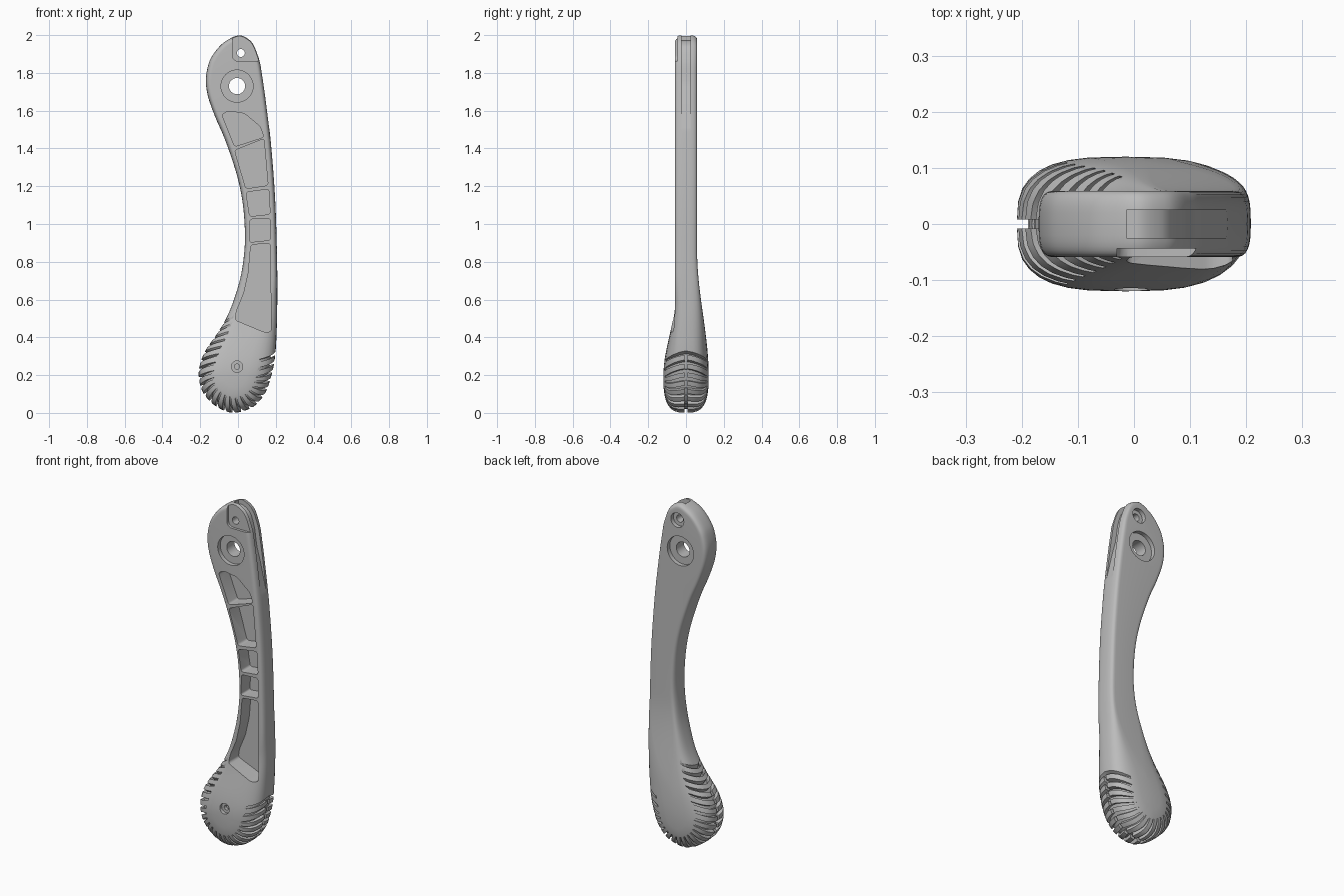
import bpy, bmesh
from math import sin, cos, pi
from mathutils import Vector

if "Cube" in bpy.data.objects:
    bpy.data.objects.remove(bpy.data.objects["Cube"])

# Outline of the arm from foot to head: height, right edge, left edge
ROWS = [(0, -.025, -.025), (.02, -.092, .06), (.06, -.148, .112), (.12, -.192, .152),
        (.2, -.209, .178), (.27, -.198, .193), (.34, -.167, .2), (.42, -.11, .204),
        (.51, -.058, .207), (.61, -.018, .208), (.74, .018, .208), (.89, .036, .205),
        (1.03, .033, .201), (1.16, .017, .195), (1.29, -.015, .186), (1.45, -.07, .172),
        (1.57, -.122, .158), (1.68, -.16, .144), (1.77, -.17, .131), (1.85, -.155, .118),
        (1.9, -.13, .103), (1.95, -.088, .082), (1.98, -.045, .055), (2, .008, .008)]
END = len(ROWS) - 1
FOOT, HEAD = 4, 18          # rows where the rounded ends begin
FOOT_C = Vector((-.01, 0, .2))


def row(i):
    """Row i; beyond either tip the two edges swap."""
    if 0 <= i <= END:
        return ROWS[i]
    z, a, b = ROWS[-i if i < 0 else 2 * END - i]
    return (z, b, a)


def spline(s):
    i = min(int(s), END - 1)
    t = s - i
    p = [Vector(row(i + k)) for k in (-1, 0, 1, 2)]
    m0, m1 = (p[2] - p[0]) / 2, (p[3] - p[1]) / 2
    h = t * t * (3 - 2 * t)
    return p[1] * (1 - h) + p[2] * h + m0 * t * (1 - t) ** 2 - m1 * t * t * (1 - t)


def smooth(x):
    x = max(0, min(1, x))
    return x * x * (3 - 2 * x)


def rim(q):
    """Rim point and core point; q < 0 runs along the right edge, q > 0 the left."""
    if q > END:
        q -= 2 * END
    z, a, b = spline(abs(q))
    cz, ca, cb = spline(max(FOOT, min(HEAD, abs(q))))
    return Vector((a if q < 0 else b, 0, z)), Vector(((ca + cb) / 2, 0, cz))


def thickness(z, side):
    top = .6 if side < 0 else .85
    return .059 + .061 * smooth((top - z) / (top - .2))


def surface(q, a):
    """Skin point; a goes from 0 at the rim to +-1 where the face is flat."""
    p, c = rim(q)
    side = -1 if a < 0 else 1
    length = (c - p).length
    r = .03 + (length - .03) * smooth((.75 - c.z) / .45)
    ang = min(abs(a), 1) * pi / 2
    u = 1 - max(cos(ang), 0) ** (2 / 3)
    v = p + (c - p) * (u * r / length)
    v.y = side * thickness(c.z, side) * sin(ang) ** (2 / 3)
    return v


def make_object(name, bm):
    bmesh.ops.recalc_face_normals(bm, faces=bm.faces)
    mesh = bpy.data.meshes.new(name)
    bm.to_mesh(mesh)
    bm.free()
    obj = bpy.data.objects.new(name, mesh)
    bpy.context.scene.collection.objects.link(obj)
    return obj


# Arm body: rings from the front core, around the rim, to the back core
STEP = 4
qs = [k / STEP for k in range(-END * STEP, END * STEP)]
steps = [sg * k / 8 for sg, ks in ((-1, range(8, 0, -1)), (1, range(9))) for k in ks]
bm = bmesh.new()
rings = []
for q in qs:
    core = rim(q)[1]
    pts = [surface(q, a) for a in steps]
    ends = [core + Vector((0, s * thickness(core.z, s), 0)) for s in (-1, 1)]
    rings.append([bm.verts.new(v) for v in [ends[0]] + pts + [ends[1]]])
for k, ra in enumerate(rings):
    rb = rings[(k + 1) % len(rings)]
    for j in range(len(ra) - 1):
        bm.faces.new((ra[j], rb[j], rb[j + 1], ra[j + 1]))
bmesh.ops.remove_doubles(bm, verts=bm.verts, dist=.0004)
bmesh.ops.dissolve_degenerate(bm, edges=bm.edges, dist=.0002)
arm = make_object("lever_arm", bm)

cutters = bpy.data.collections.new("cutters")
bpy.context.scene.collection.children.link(cutters)


def add_cutter(name, bm):
    obj = make_object(name, bm)
    bpy.context.scene.collection.objects.unlink(obj)
    cutters.objects.link(obj)
    obj.hide_render = True


def prism(name, pts, y0, y1, radius=0):
    bm = bmesh.new()
    low = [bm.verts.new((x, y0, z)) for x, z in pts]
    high = [bm.verts.new((x, y1, z)) for x, z in pts]
    bm.faces.new(low)
    bm.faces.new(high)
    sides = []
    for i in range(len(pts)):
        j = (i + 1) % len(pts)
        f = bm.faces.new((low[i], low[j], high[j], high[i]))
        sides += [e for e in f.edges if abs(e.verts[0].co.y - e.verts[1].co.y) > .001]
    if radius:
        bmesh.ops.bevel(bm, geom=list(set(sides)), offset=radius, segments=4,
                        profile=.5, affect='EDGES')
    add_cutter(name, bm)


def hole(name, x, z, r, y0, y1):
    n = 40
    prism(name, [(x + r * cos(2 * pi * k / n), z + r * sin(2 * pi * k / n))
                 for k in range(n)], y0, y1)


def sweep(name, sections):
    bm = bmesh.new()
    loops = [[bm.verts.new(v) for v in s] for s in sections]
    for a, b in zip(loops, loops[1:]):
        for j in range(4):
            bm.faces.new((a[j], a[(j + 1) % 4], b[(j + 1) % 4], b[j]))
    bm.faces.new(loops[0])
    bm.faces.new(loops[-1])
    add_cutter(name, bm)


# Weight-saving pockets in the front, separated by ribs
POCKETS = [
    [(-.085, 1.58), (-.05, 1.598), (.035, 1.585), (.118, 1.515), (.137, 1.46), (-.018, 1.41)],
    [(-.018, 1.39), (.137, 1.452), (.159, 1.205), (.042, 1.187)],
    [(.042, 1.168), (.163, 1.185), (.17, 1.052), (.062, 1.04)],
    [(.064, 1.025), (.17, 1.03), (.172, .915), (.06, .903)],
    [(.068, .89), (.17, .898), (.176, .43), (.14, .427), (-.015, .492), (-.008, .54),
     (.03, .63), (.055, .74)]]
for pts in POCKETS:
    prism("pocket", pts, -.2, .025, .013)

# Pivot hole, pin hole, head corner recess and foot screw recess
hole("pivot_hole", -.005, 1.73, .043, -.2, .2)
hole("pivot_front_seat", -.005, 1.73, .085, -.2, -.035)
hole("pivot_back_seat", -.005, 1.73, .085, .035, .2)
hole("pin_hole", .015, 1.905, .021, -.2, .2)
hole("pin_back_seat", .015, 1.905, .042, .035, .2)
prism("corner_recess", [(-.03, 2.1), (-.03, 1.862), (.25, 1.862), (.25, 2.1)],
      -.2, -.044, .03)
hole("screw_recess", -.005, .245, .03, -.2, -.1)
hole("screw_core", -.005, .245, .014, -.2, -.08)

# Channel along the upper left edge, fading out downwards
sections = []
for k in range(41):
    q = 15.3 + (END + .4 - 15.3) * k / 40
    p, c = rim(q)
    d = (c - p).normalized()
    depth = .03 * min(1, k / 12) - .001
    sections.append([p + d * t + Vector((0, y, 0))
                     for t, y in ((depth, -.025), (depth, .025), (-.04, .025), (-.04, -.025))])
sweep("edge_channel", sections)

# Chevron tread around the foot, at even spacing along the rim
fine = [-8.4 + k * .02 for k in range(771)]
arc = [0]
for a, b in zip(fine, fine[1:]):
    arc.append(arc[-1] + (rim(b)[0] - rim(a)[0]).length)


def at_length(s):
    k = next((i for i, v in enumerate(arc) if v >= s), len(arc) - 1)
    if k == 0:
        return fine[0]
    t = (s - arc[k - 1]) / (arc[k] - arc[k - 1])
    return fine[k - 1] + t * (fine[k] - fine[k - 1])


def scaled(p, f):
    return FOOT_C + (p - FOOT_C) * f


stop = arc[min(range(len(fine)), key=lambda i: abs(fine[i] - 5.8))]
pos = .085
while pos < stop:
    sections = []
    for k in range(-8, 9):
        v = k / 8
        s = pos - .04 * abs(v)
        w = .0105 * (1 - .35 * abs(v))
        a, b = (surface(at_length(s + e), v * .7) for e in (-w, w))
        inner = .88 + .08 * abs(v) ** 2
        sections.append([scaled(a, inner), scaled(b, inner), scaled(b, 1.12), scaled(a, 1.12)])
    sweep("tread_groove", sections)
    pos += .047

# Thin slot around the middle of the tread
sections = []
for k in range(61):
    p = rim(-6.2 + 12 * k / 60)[0]
    sections.append([scaled(p, f) + Vector((0, y, 0))
                     for f, y in ((.9, -.008), (.9, .008), (1.15, .008), (1.15, -.008))])
sweep("tread_slot", sections)

# Cut everything out of the arm
mod = arm.modifiers.new("cuts", 'BOOLEAN')
mod.operation = 'DIFFERENCE'
mod.operand_type = 'COLLECTION'
mod.collection = cutters
mod.solver = 'EXACT'
bpy.context.view_layer.objects.active = arm
arm.select_set(True)
bpy.ops.object.modifier_apply(modifier=mod.name)
for obj in list(cutters.objects):
    bpy.data.objects.remove(obj)
bpy.data.collections.remove(cutters)

# Plain grey finish
grey = bpy.data.materials.new("plain_grey")
grey.use_nodes = True
grey.diffuse_color = (.5, .5, .5, 1)
grey.node_tree.nodes["Principled BSDF"].inputs["Base Color"].default_value = (.5, .5, .5, 1)
arm.data.materials.clear()
arm.data.materials.append(grey)
for poly in arm.data.polygons:
    poly.material_index = 0
bpy.ops.object.shade_smooth_by_angle(angle=.6)
